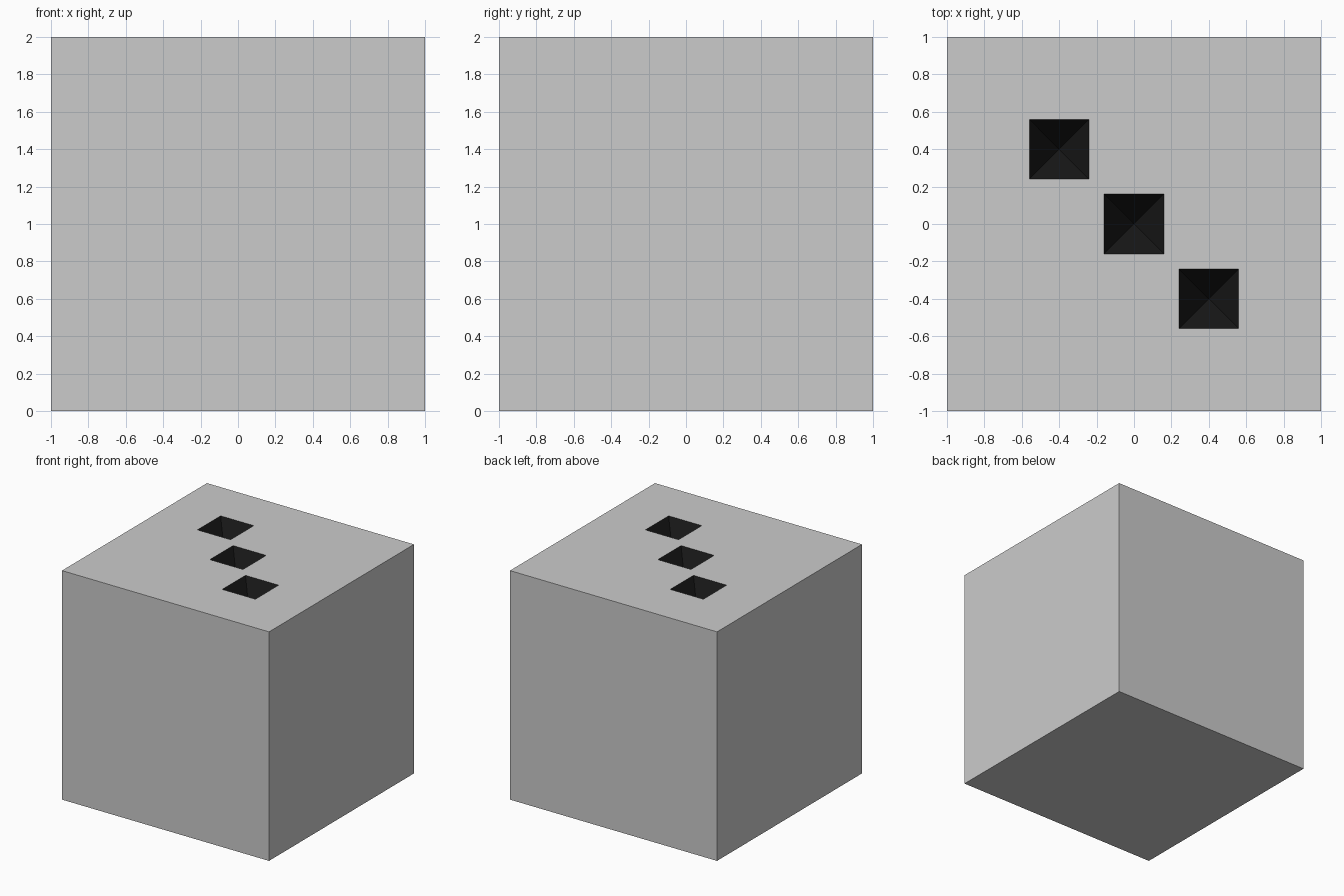
import bpy, bmesh
from math import pi, sqrt
from mathutils import Matrix

if "Cube" in bpy.data.objects:
    bpy.data.objects.remove(bpy.data.objects["Cube"])

SIZE = 2.0
PIT_HALF = 0.16
PIT_DEPTH = 0.32
OVER = 1.1  # cutter pokes out of the top face by this factor


def make_material(name, value):
    mat = bpy.data.materials.new(name)
    mat.diffuse_color = (value, value, value, 1)
    mat.use_nodes = True
    mat.node_tree.nodes["Principled BSDF"].inputs["Base Color"].default_value = mat.diffuse_color
    return mat


grey = make_material("grey", 0.8)
black = make_material("black", 0.01)


def make_object(name, bm):
    bmesh.ops.recalc_face_normals(bm, faces=bm.faces)
    mesh = bpy.data.meshes.new(name)
    bm.to_mesh(mesh)
    bm.free()
    mesh.materials.append(grey)
    mesh.materials.append(black)
    obj = bpy.data.objects.new(name, mesh)
    bpy.context.collection.objects.link(obj)
    return obj


# Solid cube body
bm = bmesh.new()
bmesh.ops.create_cube(bm, size=SIZE, matrix=Matrix.Translation((0, 0, SIZE / 2)))
body = make_object("cube_body", bm)

# Three inverted pyramids along the diagonal of the top face
bm = bmesh.new()
height = PIT_DEPTH * OVER
for x in (-0.4, 0.0, 0.4):
    place = (Matrix.Translation((x, -x, SIZE - PIT_DEPTH + height / 2))
             @ Matrix.Rotation(pi, 4, 'X') @ Matrix.Rotation(pi / 4, 4, 'Z'))
    bmesh.ops.create_cone(bm, cap_ends=True, segments=4, depth=height,
                          radius1=PIT_HALF * OVER * sqrt(2), radius2=0, matrix=place)
bmesh.ops.remove_doubles(bm, verts=bm.verts, dist=1e-5)
for face in bm.faces:
    face.material_index = 1
cutter = make_object("pit_cutter", bm)
cutter.hide_render = True
cutter.hide_viewport = False
cutter.display_type = 'WIRE'

# Carve the dark pits, then drop the cutter
cut = body.modifiers.new("pits", 'BOOLEAN')
cut.operation = 'DIFFERENCE'
cut.solver = 'EXACT'
cut.object = cutter
bpy.context.view_layer.objects.active = body
bpy.ops.object.modifier_apply(modifier=cut.name)
bpy.data.objects.remove(cutter)
